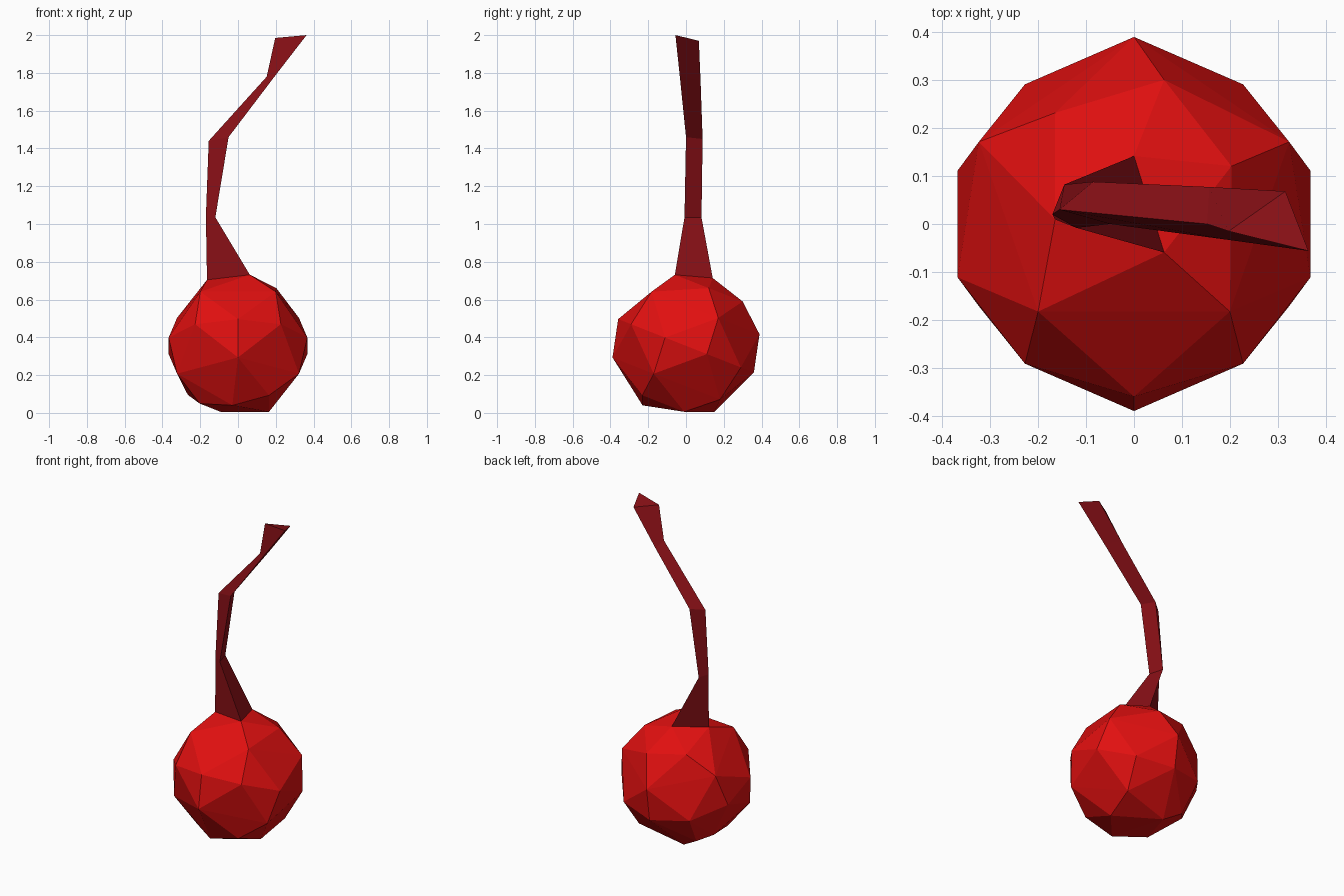
import bpy, bmesh, math
from mathutils import Vector, Matrix

if "Cube" in bpy.data.objects:
    bpy.data.objects.remove(bpy.data.objects["Cube"])


def material(name, rgb):
    m = bpy.data.materials.new(name)
    m.diffuse_color = (*rgb, 1)
    m.use_nodes = True
    m.node_tree.nodes["Principled BSDF"].inputs["Base Color"].default_value = m.diffuse_color
    return m


def finish(bm, name, mat):
    bmesh.ops.recalc_face_normals(bm, faces=bm.faces)
    me = bpy.data.meshes.new(name)
    bm.to_mesh(me)
    bm.free()
    me.materials.append(mat)
    ob = bpy.data.objects.new(name, me)
    bpy.context.collection.objects.link(ob)
    return ob


red = material("bright red", (0.75, 0.005, 0.005))
dark = material("dark red", (0.25, 0.005, 0.008))

# Fruit: tilted faceted ball, hull of five-fold rings around the tilted axis
tilt = Matrix.Rotation(math.radians(-21.5), 3, 'X')
centre = Vector((0, 0, 0.355))


def point(az, el, r=0.386):
    a, e = math.radians(az), math.radians(el)
    return centre + tilt @ Vector((r * math.cos(e) * math.cos(a),
                                   r * math.cos(e) * math.sin(a), r * math.sin(e)))


pts = [point(0, 90)]
pts += [point(18 + 36 * k, 0) for k in range(10)]          # equator
for k in range(5):
    pts.append(point(72 * k, 58.3))                         # crown ring
    pts.append(point(18 + 72 * k, 30.5, 0.394))             # upper ring
    if k != 1:
        pts.append(point(-18 + 72 * k, -30.5, 0.394))       # lower ring
pts += [point(a, -58.3) for a in (36, 180, 324)]            # underside
pts += [point(144, -31.7), Vector((-0.03, -0.23, 0.04)), Vector((-0.09, 0.15, 0.005)),
        point(54, -30.5, 0.39)]
bm = bmesh.new()
for p in pts:
    bm.verts.new(p)
res = bmesh.ops.convex_hull(bm, input=bm.verts)
loose = [v for v in bm.verts if not v.link_faces]
bmesh.ops.delete(bm, geom=loose, context='VERTS')
finish(bm, "fruit", red)

# Stem: three-sided tube growing from one crown facet
sections = [
    [point(216, 58.3), point(288, 58.3), point(0, 90)],
    [(-0.17, 0.02, 1.04), (-0.12, -0.008, 1.035), (-0.145, 0.082, 1.035)],
    [(-0.155, 0.03, 1.44), (-0.05, 0.0, 1.46), (-0.085, 0.088, 1.45)],
    [(0.152, 0.0, 1.78), (0.196, -0.033, 1.784), (0.157, 0.077, 1.76)],
    [(0.197, -0.015, 1.985), (0.363, -0.056, 2.0), (0.315, 0.068, 1.97)],
]
bm = bmesh.new()
rows = [[bm.verts.new(p) for p in s] for s in sections]
for lo, hi in zip(rows, rows[1:]):
    for i in range(3):
        j = (i + 1) % 3
        bm.faces.new((lo[i], lo[j], hi[j], hi[i]))
bm.faces.new(rows[-1])
bm.faces.new(rows[0][::-1])
finish(bm, "stem", dark)
